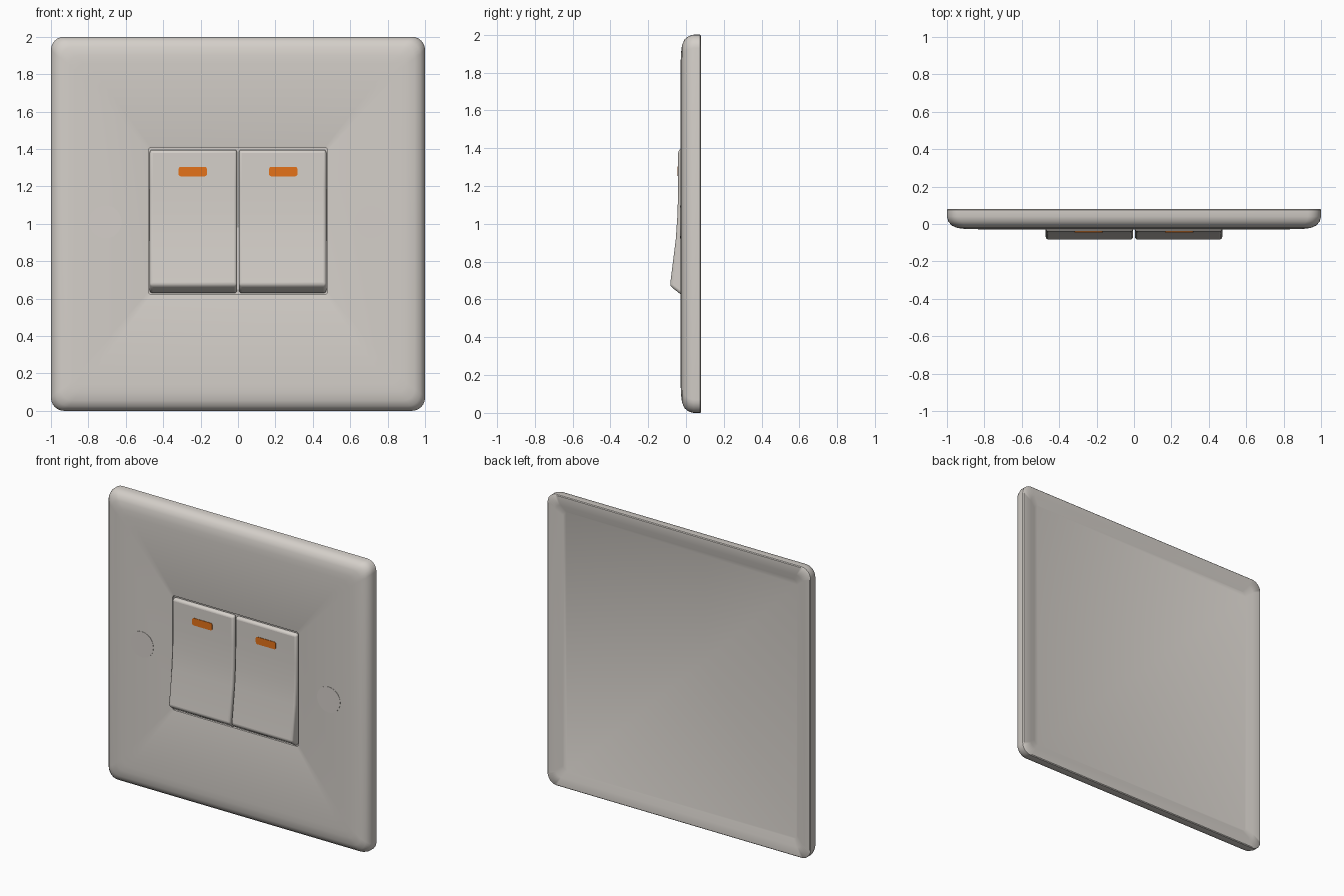
import bpy, bmesh, math
from mathutils import Vector

cube = bpy.data.objects.get("Cube")
if cube:
    bpy.data.objects.remove(cube)


def material(name, rgb):
    m = bpy.data.materials.new(name)
    m.use_nodes = True
    m.diffuse_color = (*rgb, 1)
    m.node_tree.nodes["Principled BSDF"].inputs["Base Color"].default_value = (*rgb, 1)
    return m


plastic = material("warm white plastic", (0.66, 0.625, 0.585))
orange = material("orange lens", (0.78, 0.17, 0.01))


def rounded_rect(cx, cz, hx, hz, y, r, seg=6):
    """Points of a rounded rectangle in the xz plane at depth y."""
    pts = []
    for q, (sx, sz) in enumerate([(1, 1), (-1, 1), (-1, -1), (1, -1)]):
        for i in range(seg + 1):
            a = math.pi / 2 * (q + i / seg)
            pts.append(Vector((cx + sx * (hx - r) + r * math.cos(a), y,
                               cz + sz * (hz - r) + r * math.sin(a))))
    return pts


def loft(name, rings, mat, angle=40):
    """Skin a stack of equal rings and cap both ends."""
    bm = bmesh.new()
    loops = [[bm.verts.new(p) for p in ring] for ring in rings]
    n = len(loops[0])
    for a, b in zip(loops, loops[1:]):
        for i in range(n):
            j = (i + 1) % n
            bm.faces.new((a[i], a[j], b[j], b[i]))
    bm.faces.new(loops[0])
    bm.faces.new(loops[-1])
    bmesh.ops.recalc_face_normals(bm, faces=bm.faces)
    me = bpy.data.meshes.new(name)
    bm.to_mesh(me)
    bm.free()
    me.materials.append(mat)
    ob = bpy.data.objects.new(name, me)
    bpy.context.collection.objects.link(ob)
    bpy.ops.object.select_all(action="DESELECT")
    ob.select_set(True)
    bpy.context.view_layer.objects.active = ob
    bpy.ops.object.shade_smooth_by_angle(angle=math.radians(angle))
    return ob


# Face plate: shallow recessed back, rim, rounded front edge, switch opening
plate = [(0.89, 0.062, 0.03), (0.935, 0.08, 0.04),
         (0.995, 0.08, 0.07), (1.0, 0.075, 0.07), (1.0, 0.04, 0.07),
         (0.993, 0.014, 0.07), (0.975, -0.008, 0.07),
         (0.945, -0.021, 0.06), (0.90, -0.027, 0.05), (0.86, -0.028, 0.05)]
rings = [rounded_rect(0, 1, h, h, y, r) for h, y, r in plate]
rings += [rounded_rect(0, 1.015, hx, hz, y, 0.015)
          for hx, hz, y in [(0.485, 0.40, -0.029), (0.478, 0.393, -0.027),
                            (0.478, 0.393, -0.010)]]
loft("face_plate", rings, plastic)

# Rocker side profile as (y, z), extruded across and softened
profile = [(-0.008, 1.398), (-0.041, 1.392), (-0.041, 1.20), (-0.045, 1.05),
           (-0.054, 0.92), (-0.085, 0.672), (-0.032, 0.630), (-0.008, 0.630)]

for side, sign in (("left", 1), ("right", -1)):
    # Switch rocker
    rocker = loft(side + "_rocker", [[Vector((sign * x, y, z)) for y, z in profile]
                                     for x in (0.005, 0.472)], plastic, 50)
    bevel = rocker.modifiers.new("soft_edges", "BEVEL")
    bevel.width = 0.014
    bevel.segments = 3
    bevel.angle_limit = math.radians(50)

    # Indicator lens
    loft(side + "_indicator_lens",
         [rounded_rect(sign * 0.242, 1.279, 0.076, 0.025, y, 0.012, 3)
          for y in (-0.038, -0.0445)], orange)

    # Screw cover, almost flush with the plate
    loft(side + "_screw_cover",
         [rounded_rect(sign * 0.71, 1.01, 0.088, 0.088, y, 0.087)
          for y in (-0.026, -0.0305)], plastic)
